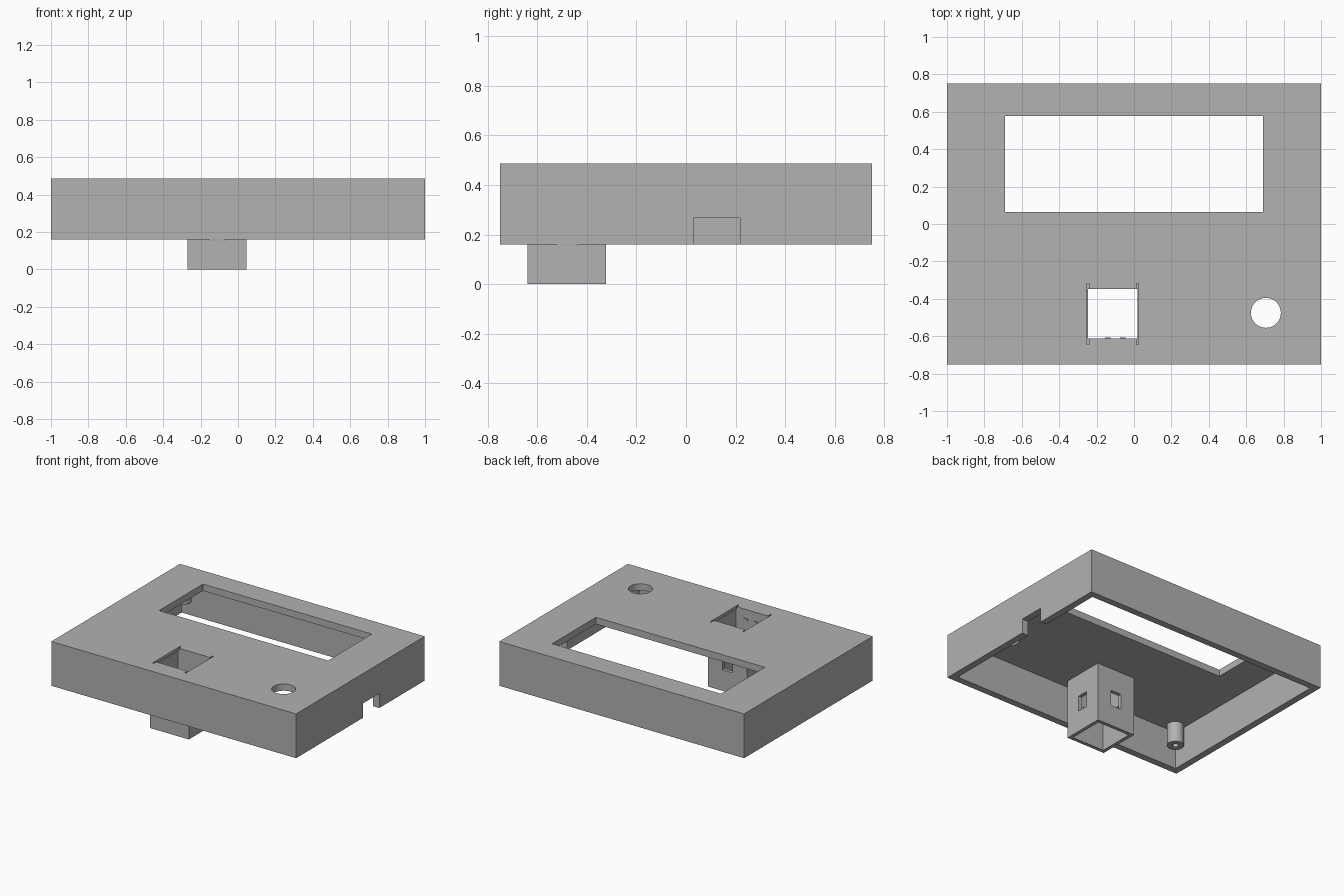
import bpy
import bmesh
from mathutils import Matrix, Vector

if "Cube" in bpy.data.objects:
    bpy.data.objects.remove(bpy.data.objects["Cube"], do_unlink=True)

grey = bpy.data.materials.new("plain_grey")
grey.use_nodes = True
colour = (0.445, 0.445, 0.445, 1)
grey.diffuse_color = colour
grey.node_tree.nodes["Principled BSDF"].inputs["Base Color"].default_value = colour

TOP, CEILING, RIM = 0.487, 0.437, 0.16
HALF_X, HALF_Y, WALL = 1.0, 0.75, 0.05


def finish(name, bm):
    mesh = bpy.data.meshes.new(name)
    bm.to_mesh(mesh)
    bm.free()
    mesh.materials.append(grey)
    obj = bpy.data.objects.new(name, mesh)
    bpy.context.collection.objects.link(obj)
    return obj


def box(name, x, y, z):
    """Box from (low, high) pairs on each axis."""
    bm = bmesh.new()
    size = Vector([b - a for a, b in (x, y, z)])
    mid = Vector([(a + b) / 2 for a, b in (x, y, z)])
    bmesh.ops.create_cube(bm, size=1, matrix=Matrix.Translation(mid) @ Matrix.Diagonal(size).to_4x4())
    return finish(name, bm)


def cylinder(name, x, y, radius, z, sides=48):
    bm = bmesh.new()
    bmesh.ops.create_cone(bm, cap_ends=True, segments=sides, radius1=radius, radius2=radius,
                          depth=z[1] - z[0], matrix=Matrix.Translation((x, y, sum(z) / 2)))
    return finish(name, bm)


def cut(obj, *cutters):
    """Subtract each cutter from obj and discard it."""
    bpy.context.view_layer.objects.active = obj
    for cutter in cutters:
        mod = obj.modifiers.new("cut", 'BOOLEAN')
        mod.operation = 'DIFFERENCE'
        mod.solver = 'EXACT'
        mod.object = cutter
        bpy.ops.object.modifier_apply(modifier=mod.name)
        bpy.data.objects.remove(cutter, do_unlink=True)


def smooth(obj):
    bpy.ops.object.select_all(action='DESELECT')
    obj.select_set(True)
    bpy.context.view_layer.objects.active = obj
    bpy.ops.object.shade_smooth_by_angle()


# Square socket position: inner opening and outer wall
CX, CY = -0.113, -0.48
INNER, OUTER = 0.132, 0.158


def around(centre, half):
    return (centre - half, centre + half)


# Lid: open-bottomed shell with display opening, round hole, socket opening and side notch
through = (0.3, 0.6)
lid = box("lid", (-HALF_X, HALF_X), (-HALF_Y, HALF_Y), (RIM, TOP))
cut(lid,
    box("cavity", around(0, HALF_X - WALL), around(0, HALF_Y - WALL), (0, CEILING)),
    box("display_opening", around(0, 0.69), (0.065, 0.577), through),
    cylinder("round_hole", 0.705, -0.475, 0.08, through),
    box("socket_opening", around(CX, INNER), around(CY, INNER), through),
    box("cable_notch", (0.9, 1.1), (0.03, 0.22), (0, 0.267)))

# Thin relief slits along the two sides of the socket opening
for side in (-1, 1):
    cut(lid, box("slit", around(CX + side * INNER, 0.005), around(CY, 0.163), (TOP - 0.02, 0.6)))
smooth(lid)

# Square socket tube hanging below the ceiling, with a clip window in each side
tube = box("socket_tube", around(CX, OUTER), around(CY, OUTER), (0, CEILING))
cut(tube,
    box("bore", around(CX, INNER), around(CY, INNER), (-0.1, 0.6)),
    box("windows_x", around(CX, 0.3), around(CY, 0.042), (0.155, 0.27)),
    box("windows_y", around(CX, 0.042), around(CY, 0.3), (0.155, 0.27)))

# Small clip nubs on the front wall of the socket
for side in (-1, 1):
    box("clip_nub", around(CX + 0.012 + side * 0.04, 0.015),
        (CY - INNER, CY - INNER + 0.005), (0.405, 0.42))

# Screw bosses with pilot holes in the four corners
for sx in (-1, 1):
    for sy in (-1, 1):
        x, y = sx * 0.89, sy * 0.63
        boss = cylinder("screw_boss", x, y, 0.057, (0.285, CEILING), 32)
        cut(boss, cylinder("pilot_hole", x, y, 0.02, (0.2, CEILING - 0.02), 24))
        smooth(boss)
